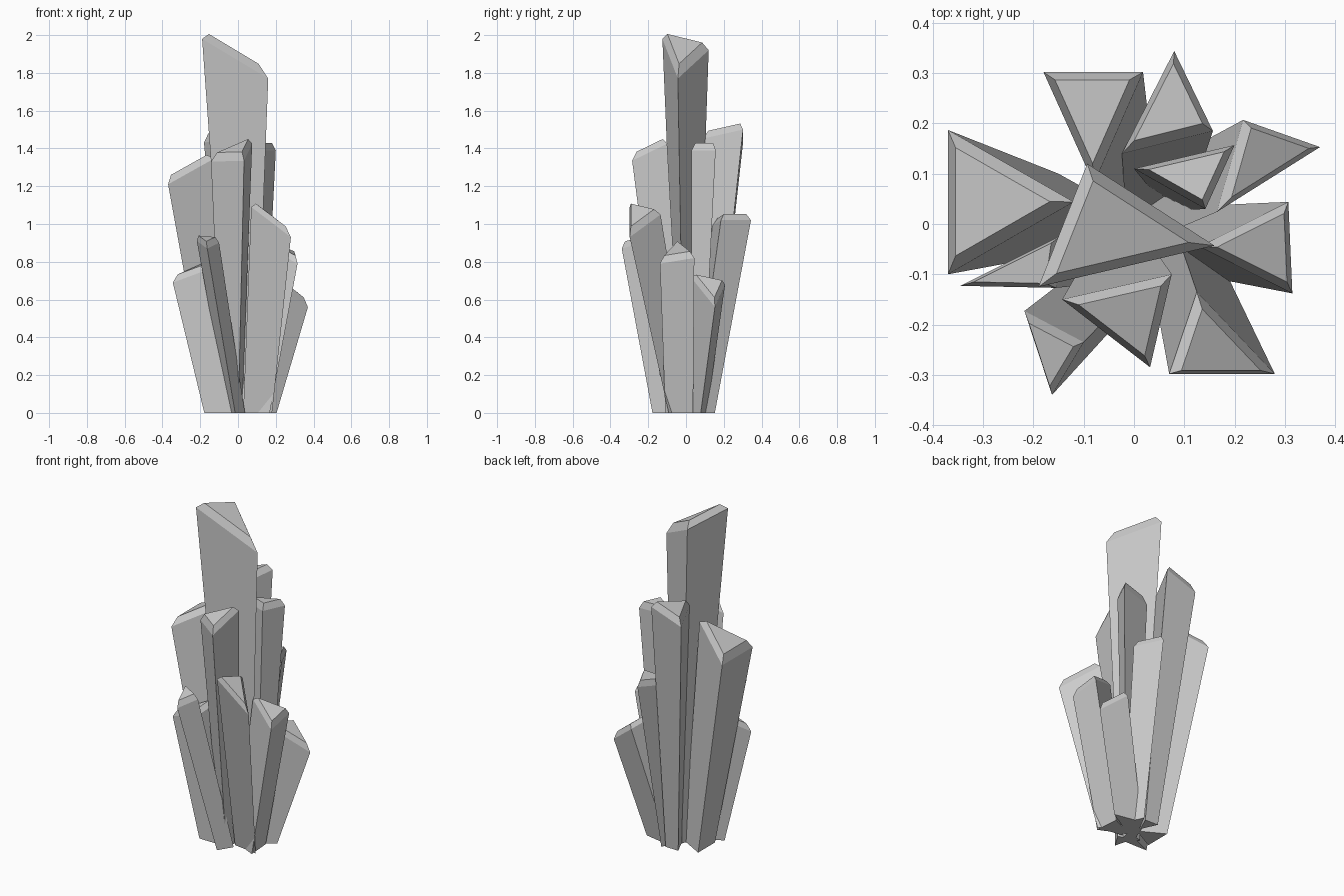
import bpy
from mathutils import Vector


def crystal(name, root, *corners, chamfer=0.75):
    """Three-sided shard: flares from its root to a slanted, chamfered tip."""
    rim = [Vector(p) for p in corners]
    mid = sum(rim, Vector()) / 3
    root = Vector((root[0], root[1], 0))
    # wind the corners anticlockwise
    if (rim[1] - rim[0]).cross(rim[2] - rim[0]).z < 0:
        rim.reverse()
    taper = min(0.88, max(0.4, 1.3 - 0.6 * mid.z))
    # side edges share one apex, so the sides stay flat; cut them at the ground
    base = []
    for p in rim:
        q = root + (p - mid) * taper
        base.append(p + (q - p) * (p.z / (p.z - q.z)))
    # inset cap, pushed out along the shard's axis
    lift = (mid - root).normalized() * (0.02 + 0.015 * mid.z)
    cap = [mid + (p - mid) * chamfer + lift for p in rim]
    faces = [(2, 1, 0), (6, 7, 8)]
    for ring in (0, 3):
        for i in range(3):
            j = (i + 1) % 3
            faces.append((ring + i, ring + j, ring + 3 + j, ring + 3 + i))
    mesh = bpy.data.meshes.new(name)
    mesh.from_pydata(base + rim + cap, [], faces)
    obj = bpy.data.objects.new(name, mesh)
    bpy.context.collection.objects.link(obj)
    return obj


# tall central shard
crystal("central_crystal", (0.01, 0),
        (-0.19, -0.125, 1.98), (-0.093, 0.12, 1.92), (0.16, -0.043, 1.77))

# tall ring
crystal("left_crystal", (-0.10, 0.02),
        (-0.37, 0.187, 1.21), (-0.37, -0.10, 1.21), (-0.12, 0.044, 1.35))
crystal("back_left_crystal", (-0.005, 0.11),
        (-0.18, 0.302, 1.43), (0.018, 0.302, 1.50), (-0.08, 0.08, 1.45))
crystal("back_right_tall_crystal", (0.09, 0.06),
        (0.0, 0.11, 1.37), (0.20, 0.157, 1.39), (0.142, 0.03, 1.39))
crystal("front_crystal", (-0.02, -0.06),
        (-0.143, -0.15, 1.33), (0.075, -0.10, 1.425), (0.032, -0.285, 1.335))

# middle ring
crystal("back_crystal", (0.05, 0.07),
        (0.08, 0.344, 1.02), (0.157, 0.185, 1.02), (-0.024, 0.14, 0.99))
crystal("front_right_crystal", (0.09, -0.04),
        (0.07, -0.298, 1.09), (0.28, -0.298, 0.93), (0.125, -0.135, 1.05))
crystal("right_crystal", (0.11, -0.035),
        (0.307, 0.044, 0.82), (0.315, -0.138, 0.79), (0.13, -0.045, 0.89))

# short ring
crystal("front_left_crystal", (-0.01, -0.105),
        (-0.218, -0.173, 0.91), (-0.163, -0.34, 0.87), (-0.10, -0.235, 0.90))
crystal("left_front_crystal", (-0.055, -0.08),
        (-0.345, -0.123, 0.69), (-0.14, -0.02, 0.78), (-0.155, -0.127, 0.76))
crystal("right_back_crystal", (0.075, 0.045),
        (0.217, 0.207, 0.68), (0.37, 0.153, 0.56), (0.165, 0.024, 0.72))
